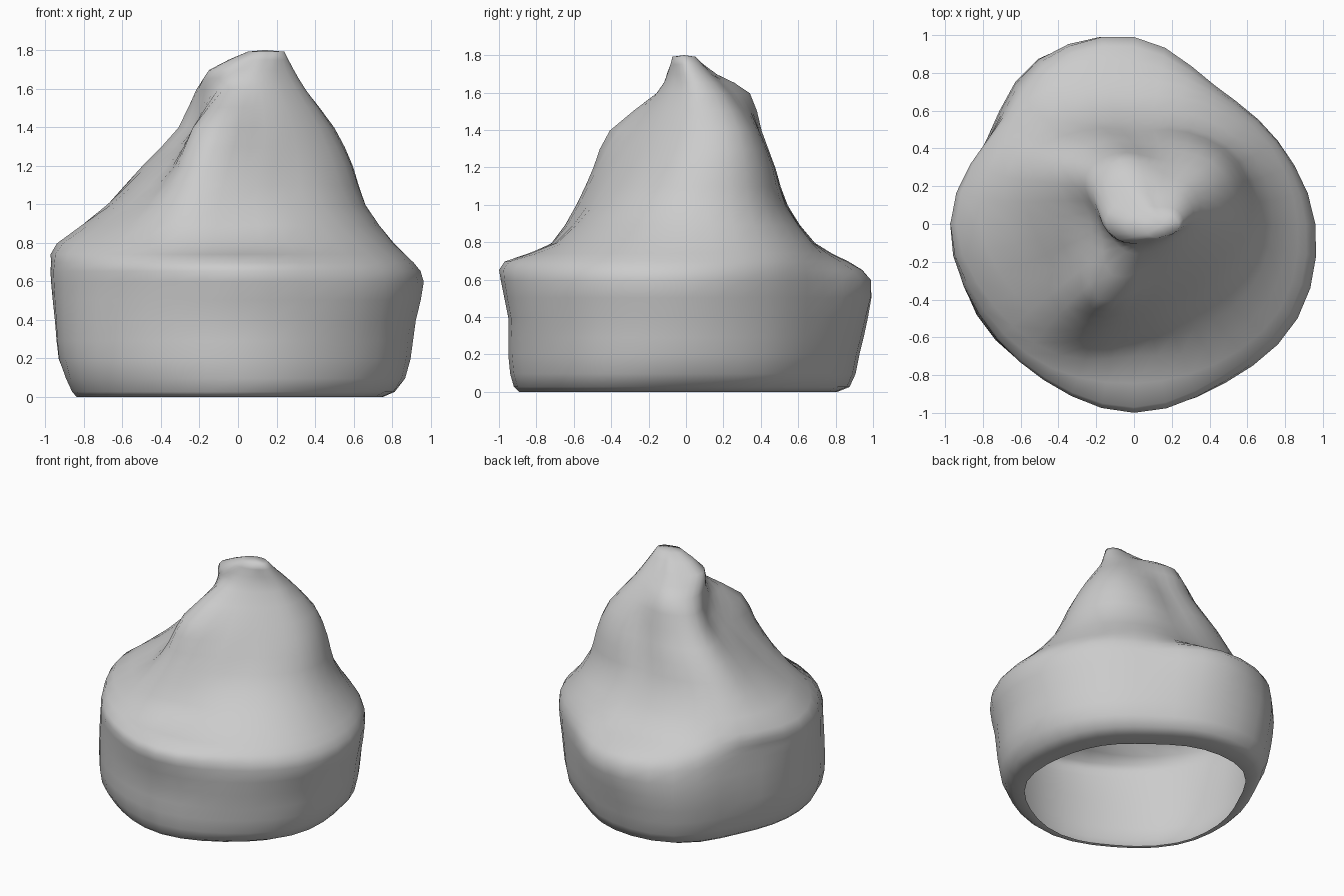
import bpy, bmesh, math

if "Cube" in bpy.data.objects:
    bpy.data.objects.remove(bpy.data.objects["Cube"])

# Cross-section radii every 30 degrees (from +x, counter-clockwise), bottom to top
BASE = [
    [.80, .77, .76, .86, .92, .84, .86, .90, .89, .92, .89, .88],
    [.86, .82, .80, .89, .96, .87, .89, .94, .93, .94, .92, .92],
    [.89, .84, .82, .91, .98, .89, .93, .96, .94, .95, .93, .94],
    [.92, .86, .84, .96, 1.01, .90, .95, .96, .94, .95, .95, .96],
    [.96, .88, .85, .99, .99, .89, .97, .95, .95, .99, .97, 1.0],
    [.91, .86, .81, .86, .92, .89, .97, .94, .94, .97, .93, .95],
]
CONE = [
    [.81, .79, .74, .68, .77, .88, .94, .86, .80, .70, .76, .82],
    [.66, .67, .59, .54, .61, .73, .66, .59, .65, .55, .53, .59],
    [.55, .57, .50, .43, .51, .60, .48, .44, .58, .47, .42, .46],
    [.41, .44, .37, .33, .39, .45, .32, .35, .53, .37, .32, .34],
    [.27, .26, .22, .25, .32, .33, .27, .24, .24, .21, .20, .22],
    [.19, .18, .14, .13, .17, .20, .25, .21, .14, .12, .12, .14],
    [.10, .09, .07, .06, .06, .07, .09, .08, .07, .06, .06, .08],
]
HEIGHTS = [.03, .10, .20, .40, .60, .70, .80, 1.0, 1.2, 1.4, 1.6, 1.7, 1.795]
CENTRES = [(0, 0)] * 8 + [(.04, .03), (.08, .06), (.08, .06), (.10, .02), (.14, -.01)]
STEPS = 3


def spline(a, b, c, d, t):
    return b + .5 * t * (c - a + t * (2*a - 5*b + 4*c - d + t * (3*(b - c) + d - a)))


def refine_ring(r):
    n = len(r)
    return [spline(r[i - 1], r[i], r[(i + 1) % n], r[(i + 2) % n], s / STEPS)
            for i in range(n) for s in range(STEPS)]


def ring_points(radii, z, centre):
    r = refine_ring(radii)
    return [(centre[0] + q * math.cos(math.tau * i / len(r)),
             centre[1] + q * math.sin(math.tau * i / len(r)), z) for i, q in enumerate(r)]


# Underside rim: an opening set a little towards the front left
rings = [ring_points([q * s for q in BASE[0]], z, (-c, -c))
         for s, z, c in ((.86, .012, .07), (.95, .004, .02))]
rings += [ring_points(r, z, c) for r, z, c in zip(BASE + CONE, HEIGHTS, CENTRES)]

# Smooth interpolation between sections along the height
fine = []
for k in range(len(rings) - 1):
    quad = [rings[min(max(k + o, 0), len(rings) - 1)] for o in (-1, 0, 1, 2)]
    steps = STEPS - 1 if k > 3 else 1
    for s in range(steps):
        fine.append([tuple(spline(*v, s / steps) for v in zip(*p)) for p in zip(*quad)])
fine.append(rings[-1])

# Hollow shell, closed at the peak and open underneath
bm = bmesh.new()
loops = [[bm.verts.new(p) for p in ring] for ring in fine]
for lo, hi in zip(loops, loops[1:]):
    for i in range(len(lo)):
        j = (i + 1) % len(lo)
        bm.faces.new((lo[i], lo[j], hi[j], hi[i]))
peak = bm.verts.new((.14, -.01, 1.804))
top = loops[-1]
for i in range(len(top)):
    bm.faces.new((top[i], top[(i + 1) % len(top)], peak))
for f in bm.faces:
    f.smooth = True
for v in bm.verts:
    v.co.z = max(v.co.z - .004, 0)
mesh = bpy.data.meshes.new("hollow_peaked_shell")
bm.to_mesh(mesh)
bm.free()
shell = bpy.data.objects.new("hollow_peaked_shell", mesh)
bpy.context.collection.objects.link(shell)
